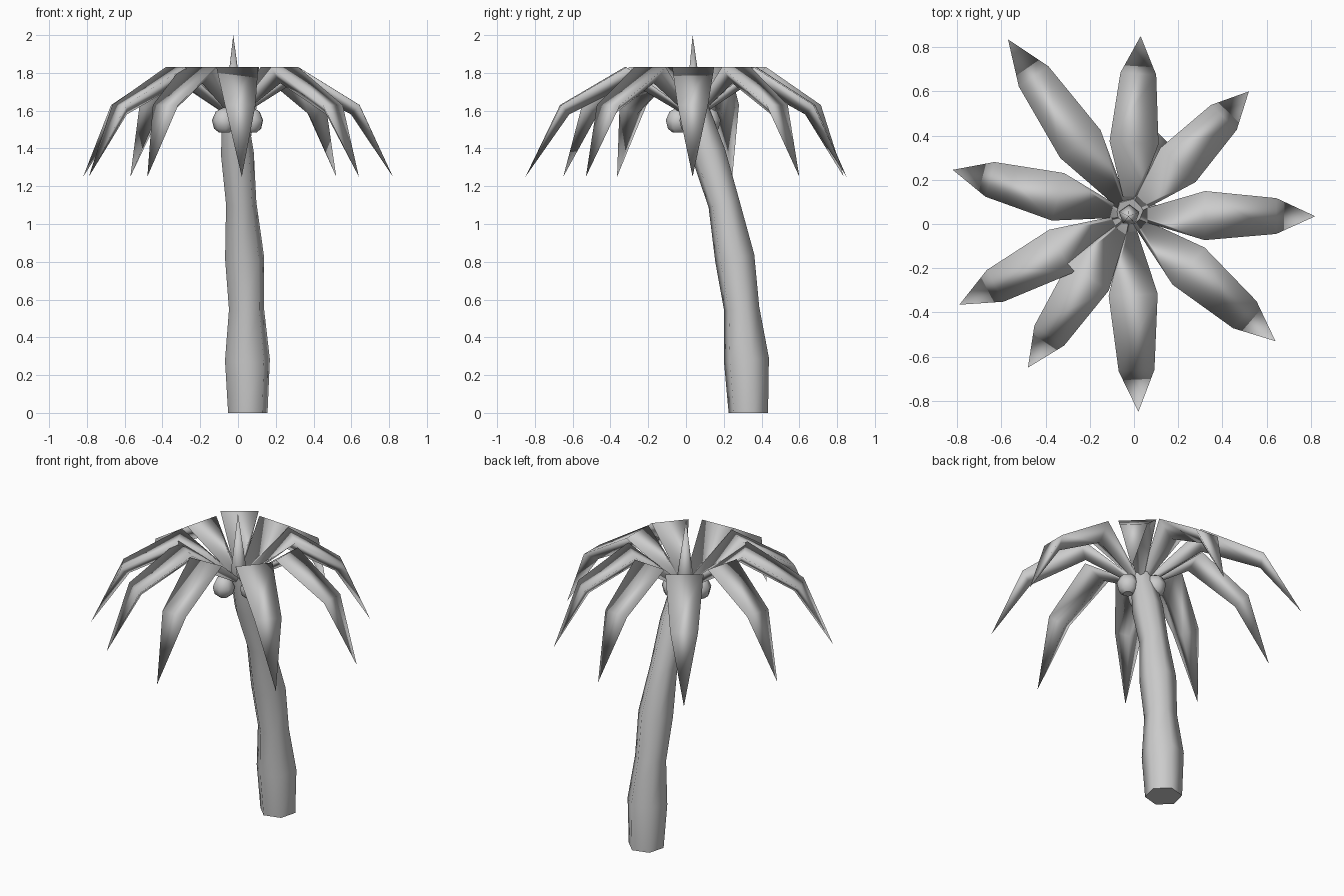
import bpy, bmesh, math
from mathutils import Vector

cube = bpy.data.objects.get("Cube")
if cube:
    bpy.data.objects.remove(cube, do_unlink=True)

GREY = (0.6, 0.6, 0.6, 1.0)
mat = bpy.data.materials.new("plain_grey")
mat.use_nodes = True
mat.diffuse_color = GREY
mat.node_tree.nodes["Principled BSDF"].inputs["Base Color"].default_value = GREY


def loft(name, rings, tip=None):
    """Skin equal-sided rings into a closed solid, ending in a cap or a point."""
    bm = bmesh.new()
    loops = [[bm.verts.new(p) for p in ring] for ring in rings]
    n = len(loops[0])
    for a, b in zip(loops, loops[1:]):
        for i in range(n):
            j = (i + 1) % n
            bm.faces.new((a[i], a[j], b[j], b[i]))
    caps = [bm.faces.new(loops[0][::-1])]
    if tip is None:
        caps.append(bm.faces.new(loops[-1]))
    else:
        point = bm.verts.new(tip)
        for i in range(n):
            bm.faces.new((loops[-1][i], loops[-1][(i + 1) % n], point))
    bmesh.ops.recalc_face_normals(bm, faces=bm.faces[:])
    for f in bm.faces:
        f.smooth = f not in caps
    for cap in caps:
        for e in cap.edges:
            e.smooth = False
    mesh = bpy.data.meshes.new(name)
    bm.to_mesh(mesh)
    bm.free()
    mesh.materials.append(mat)
    obj = bpy.data.objects.new(name, mesh)
    bpy.context.collection.objects.link(obj)
    return obj


def polygon(x, y, z, radius, sides, turn=0.0, tilt=0.0):
    ring = []
    for i in range(sides):
        a = turn + math.tau * i / sides
        dx, dy = radius * math.cos(a), radius * math.sin(a)
        ring.append(Vector((x + dx, y + dy, z + tilt * dy)))
    return ring


# Trunk: leaning six-sided tube with alternating bulges (x, y, z, radius, tilt)
TRUNK = [
    (0.052, 0.33, 0.00, 0.108, 0.0),
    (0.050, 0.32, 0.28, 0.123, 0.1),
    (0.045, 0.295, 0.55, 0.096, 0.12),
    (0.035, 0.258, 0.82, 0.107, 0.18),
    (0.017, 0.20, 1.11, 0.083, 0.3),
    (-0.003, 0.12, 1.37, 0.090, 0.3),
    (-0.02, 0.05, 1.62, 0.065, 0.3),
]
loft("trunk", [polygon(x, y, z, r, 6, math.radians(15), t) for x, y, z, r, t in TRUNK])

# Fronds: flat-topped, keeled blades that rise, bend over and droop to a point
CENTRE = Vector((-0.02, 0.04, 0))
TIPS = [(0.82, 0.035), (0.52, 0.60), (0.03, 0.85), (-0.57, 0.835), (-0.82, 0.245),
        (-0.79, -0.365), (-0.48, -0.65), (0.02, -0.85), (0.64, -0.53)]
# fraction of length, height, half width, keel drop, keel pull towards the trunk
STATIONS = [(0.02, 1.59, 0.015, 0.03, 0.0),
            (0.405, 1.83, 0.111, 0.085, 0.03),
            (0.79, 1.63, 0.081, 0.05, 0.045)]
for k, (tx, ty) in enumerate(TIPS):
    reach = Vector((tx, ty, 0)) - CENTRE
    out = reach.normalized()
    side = Vector((-out.y, out.x, 0))
    rings = []
    for frac, z, half, drop, pull in STATIONS:
        mid = CENTRE + reach * frac + Vector((0, 0, z))
        keel = mid - out * pull - Vector((0, 0, drop))
        rings.append([mid + side * half, mid - side * half, keel])
    loft(f"frond_{k + 1}", rings, Vector((tx, ty, 1.25)))

# Young shoot standing in the middle of the crown
shoot = [polygon(-0.022, 0.04, z, r, 5, 0.3) for z, r in ((1.56, 0.025), (1.64, 0.048))]
loft("centre_shoot", shoot, Vector((-0.025, 0.035, 2.0)))

# Nuts hanging around the trunk top
for k, (x, y) in enumerate([(-0.072, -0.042), (0.072, 0.03), (-0.06, 0.12)]):
    nut = [polygon(x, y, 1.55 + dz, r, 7, 0.4)
           for dz, r in ((-0.065, 0.03), (-0.045, 0.055), (0.0, 0.066), (0.045, 0.046))]
    loft(f"nut_{k + 1}", nut, Vector((x, y, 1.62)))
